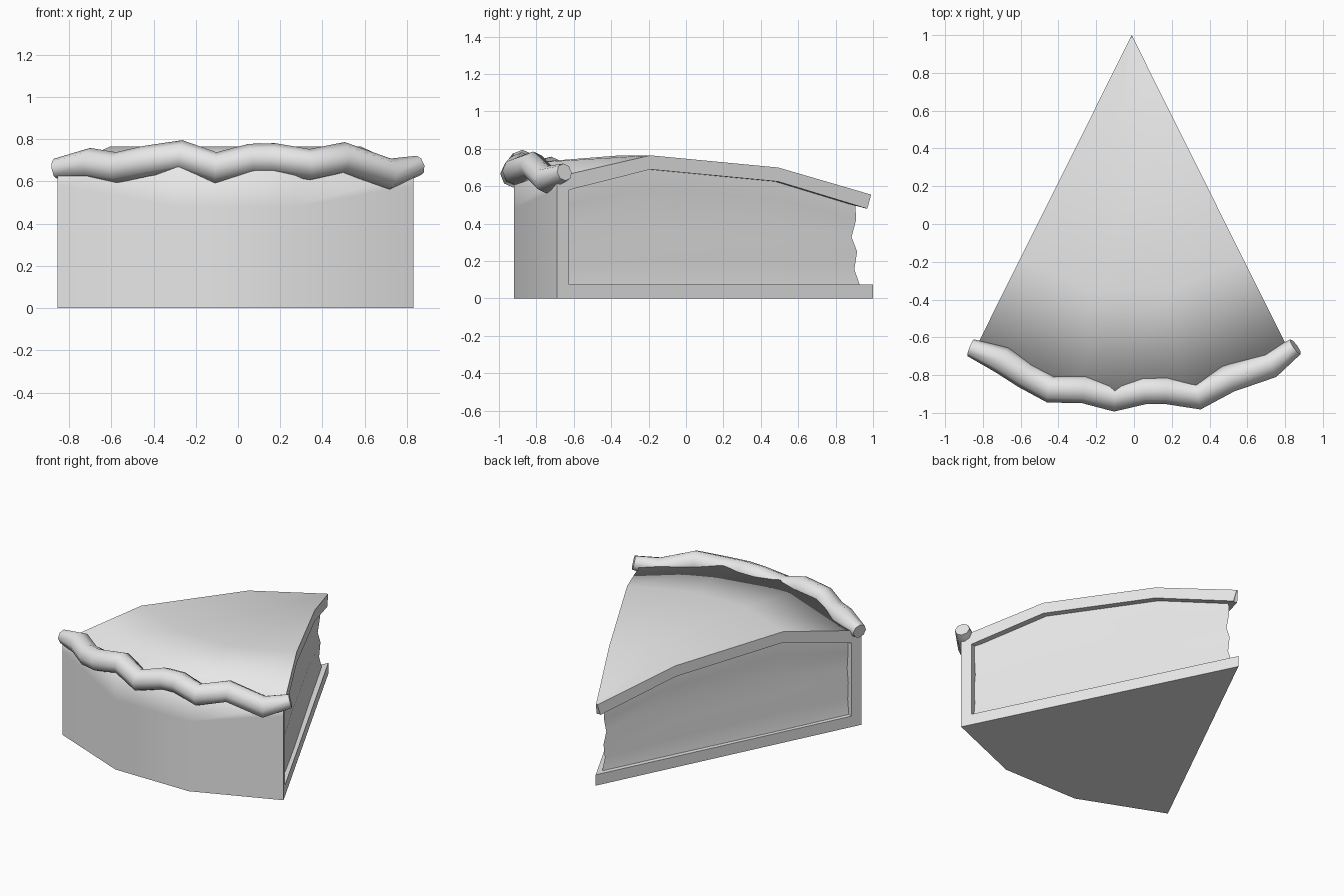
import bpy
import bmesh
from math import radians
from mathutils import Vector

cube = bpy.data.objects.get("Cube")
if cube:
    bpy.data.objects.remove(cube)

grey = bpy.data.materials.new("pale_grey")
grey.use_nodes = True
grey.diffuse_color = (0.8, 0.8, 0.8, 1)
grey.node_tree.nodes["Principled BSDF"].inputs["Base Color"].default_value = (0.8, 0.8, 0.8, 1)

APEX = Vector((-0.012, 1.0))


def add_object(name, data):
    obj = bpy.data.objects.new(name, data)
    data.materials.append(grey)
    bpy.context.collection.objects.link(obj)
    bpy.ops.object.select_all(action='DESELECT')
    obj.select_set(True)
    bpy.context.view_layer.objects.active = obj
    return obj


# Pastry shell: a C-shaped profile swept across the slice and pinched at the tip
def shell_profile(rim, shoulder):
    return [(0, 0), (1, 0), (1, shoulder), (1, rim), (0.704, 0.765), (0.30, 0.70),
            (0.006, 0.555), (0.018, 0.48), (0.30, 0.625), (0.704, 0.69),
            (0.962, rim - 0.07), (0.962, 0.075), (0, 0.075)]


columns = [((-0.855, -0.69), 0.65, 0.58), ((-0.29, -0.92), 0.72, 0.48),
           ((0.27, -0.92), 0.72, 0.48), ((0.83, -0.69), 0.65, 0.58)]
RIM = 3

bm = bmesh.new()
rings = []
for edge, rim, shoulder in columns:
    ring = []
    for t, z in shell_profile(rim, shoulder):
        p = APEX.lerp(Vector(edge), t)
        ring.append(bm.verts.new((p.x, p.y, z)))
    rings.append(ring)

caps = [bm.faces.new(rings[0]), bm.faces.new(rings[-1][::-1])]
count = len(rings[0])
for a, b in zip(rings, rings[1:]):
    for i in range(count):
        j = (i + 1) % count
        if i != count - 1:  # the tip is a single upright edge
            bm.faces.new((a[i], b[i], b[j], a[j]))
bm.normal_update()

# Soft outer rim, crisp cut sides and inner corners
rim_verts = {ring[RIM] for ring in rings}
for face in bm.faces:
    face.smooth = face not in caps
for e in bm.edges:
    on_rim = all(v in rim_verts for v in e.verts)
    cut = any(f in caps for f in e.link_faces)
    e.smooth = not cut and (on_rim or e.calc_face_angle(0) < 0.8)
bmesh.ops.remove_doubles(bm, verts=bm.verts, dist=0.0005)
bmesh.ops.recalc_face_normals(bm, faces=bm.faces)
mesh = bpy.data.meshes.new("pastry_shell")
bm.to_mesh(mesh)
bm.free()
add_object("pastry_shell", mesh)

# Filling: rippled layers running along both cut sides to the tip
layers = [(0, 0.07), (0.2, 0.10), (0.42, 0.085), (0.6, 0.115), (0.82, 0.09), (1, 0.095)]
stations = [(-0.65, 0.59, 1.0), (-0.19, 0.70, 1.6), (0.49, 0.635, 1.0)]
FLOOR, TIP_TOP, MEAN = 0.07, 0.50, 0.088

bm = bmesh.new()
rows = []
for f, inset in layers:
    side = []
    for y, top, ripple in stations:
        depth = MEAN + ripple * (inset - MEAN)
        side.append((0.5 * (1 - depth - y), y, FLOOR + f * (top - FLOOR)))
    tip = (0, 1 - inset, FLOOR + f * (TIP_TOP - FLOOR))
    outline = side + [tip] + [(-x, y, z) for x, y, z in reversed(side)]
    rows.append([bm.verts.new((x + APEX.x, y, z)) for x, y, z in outline])
for low, high in zip(rows, rows[1:]):
    for i in range(len(low) - 1):
        bm.faces.new((low[i], low[i + 1], high[i + 1], high[i]))
mesh = bpy.data.meshes.new("filling")
bm.to_mesh(mesh)
bm.free()
add_object("filling", mesh)
bpy.ops.object.shade_smooth_by_angle(angle=radians(40))

# Crimped crust: a wavy rope along the outer rim
path = [(-0.865, -0.655, 0.66), (-0.70, -0.72, 0.685), (-0.575, -0.80, 0.665),
        (-0.44, -0.875, 0.695), (-0.27, -0.875, 0.722), (-0.105, -0.92, 0.665),
        (0.06, -0.88, 0.705), (0.17, -0.88, 0.708), (0.34, -0.91, 0.68),
        (0.50, -0.82, 0.713), (0.72, -0.745, 0.635), (0.855, -0.65, 0.675)]
curve = bpy.data.curves.new("crimped_crust", 'CURVE')
curve.dimensions = '3D'
curve.bevel_depth = 0.073
curve.bevel_resolution = 2
curve.use_fill_caps = True
spline = curve.splines.new('POLY')
spline.points.add(len(path) - 1)
for i, (point, co) in enumerate(zip(spline.points, path)):
    point.co = (*co, 1)
    point.radius = 0.65 if i in (0, len(path) - 1) else 1
add_object("crimped_crust", curve)
bpy.ops.object.convert(target='MESH')
bpy.ops.object.shade_smooth_by_angle(angle=radians(60))
